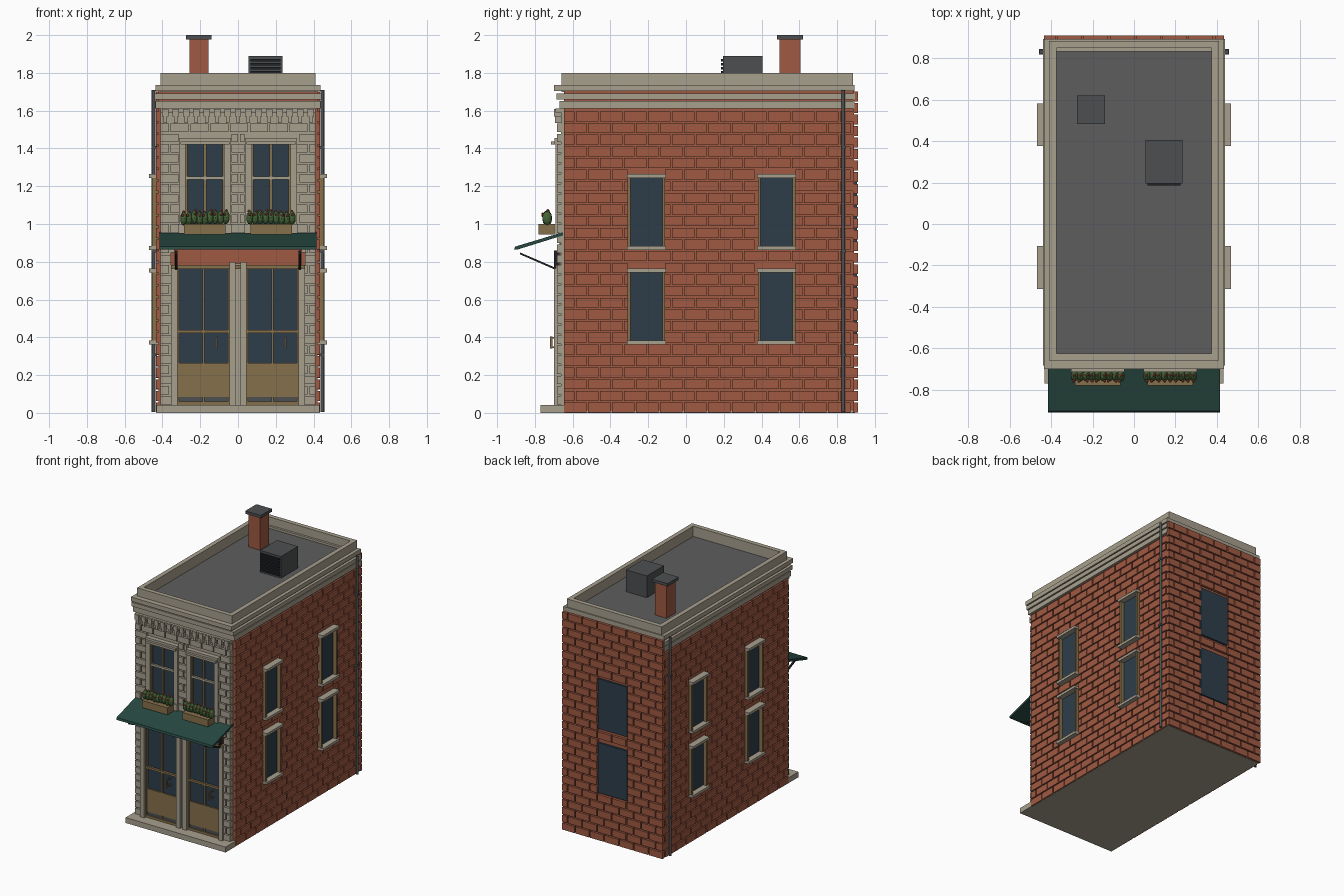
import bpy, bmesh, math, random
from mathutils import Matrix, Vector

if "Cube" in bpy.data.objects:
    bpy.data.objects.remove(bpy.data.objects["Cube"])

random.seed(4)


def mat(name, r, g, b):
    m = bpy.data.materials.new(name)
    m.diffuse_color = (r, g, b, 1)
    m.use_nodes = True
    m.node_tree.nodes["Principled BSDF"].inputs["Base Color"].default_value = m.diffuse_color
    return m


BRICK = mat("red brick", .35, .10, .055)
STONE = mat("pale stone", .39, .35, .27)
GLASS = mat("dark glass", .027, .047, .068)
WOOD = mat("tan wood", .24, .16, .072)
AWNING = mat("awning green", .02, .065, .052)
ROOF = mat("roof grey", .11, .11, .11)
METAL = mat("metal grey", .075, .078, .082)
LEAF = mat("leaf green", .06, .13, .04)
FLOWER = mat("flower red", .38, .08, .05)
IRON = mat("black iron", .015, .017, .02)


def finish(name, bm, material):
    bmesh.ops.recalc_face_normals(bm, faces=bm.faces)
    me = bpy.data.meshes.new(name)
    bm.to_mesh(me)
    bm.free()
    me.materials.append(material)
    ob = bpy.data.objects.new(name, me)
    bpy.context.collection.objects.link(ob)
    return ob


def boxes(name, items, material):
    """One object from boxes given as x0, x1, y0, y1, z0, z1."""
    bm = bmesh.new()
    for x0, x1, y0, y1, z0, z1 in items:
        m = Matrix.Translation(((x0 + x1) / 2, (y0 + y1) / 2, (z0 + z1) / 2))
        m = m @ Matrix.Diagonal((abs(x1 - x0), abs(y1 - y0), abs(z1 - z0), 1))
        bmesh.ops.create_cube(bm, size=1, matrix=m)
    return finish(name, bm, material)


def ring(x, y0, y1, t, z0, z1):
    """Four walls around a rectangle."""
    return [(-x, -x + t, y0, y1, z0, z1), (x - t, x, y0, y1, z0, z1),
            (-x + t, x - t, y0, y0 + t, z0, z1), (-x + t, x - t, y1 - t, y1, z0, z1)]


def courses(u0, u1, z0, z1, holes, length, height, gap=.009):
    """Running bond rectangles (u0, u1, z0, z1), cut short at the openings."""
    out = []
    rows = round((z1 - z0) / height)
    h = (z1 - z0) / rows
    for r in range(rows):
        a, b = z0 + r * h, z0 + (r + 1) * h - gap
        u = u0 - (length / 2 if r % 2 else 0)
        while u < u1:
            parts = [(max(u, u0), min(u + length - gap, u1))]
            for h0, h1, k0, k1 in holes:
                if b > k0 and a < k1:
                    parts = [q for s, e in parts
                             for q in ((s, min(e, h0)), (max(s, h1), e))]
            out += [(s, e, a, b) for s, e in parts if e - s > .012]
            u += length
    return out


def both(items):
    """Mirror boxes across x."""
    return items + [(-b, -a, *rest) for a, b, *rest in items]


# Brick shell and foundation
boxes("wall_core", [(-.42, .42, -.645, .89, .012, 1.712)], BRICK)
boxes("foundation", [(-.425, .425, -.645, .895, 0, .012)], STONE)
floors = [(.37, .76), (.87, 1.26)]
centres = [-.21, .48]
side_holes = [(c - .1, c + .1, a, b) for c in centres for a, b in floors]
boxes("side_bricks", both([(.415, .434, *b) for b in
      courses(-.645, .89, .002, 1.605, side_holes, .127, .0615)]), BRICK)
back_holes = [(-.13, .13, a, b) for a, b in floors]
boxes("back_bricks", [(a, b, .885, .91, c, d) for a, b, c, d in
      courses(-.434, .434, .002, 1.71, back_holes, .127, .0615)], BRICK)

# Side windows: glass, jambs, projecting sills and heads
glass, jambs, sills = [], [], []
for c in centres:
    for a, b in floors:
        glass.append((.419, .426, c - .09, c + .09, a, b))
        jambs += [(.415, .455, c + s * .092 - .007, c + s * .092 + .007, a, b) for s in (-1, 1)]
        sills += [(.415, .47, c - .103, c + .103, z - .01, z + .01) for z in (a + .003, b - .006)]
boxes("side_window_glass", both(glass), GLASS)
boxes("side_window_jambs", both(jambs), WOOD)
boxes("side_window_sills", both(sills), STONE)
boxes("back_window_glass", [(-.125, .125, .885, .905, a, b) for a, b in floors], GLASS)

# Stone facade: backing, coursed blocks
boxes("facade_backing", both([(.355, .41, -.662, -.645, .04, .86)]) +
      [(-.41, .41, -.662, -.645, .85, 1.61)], STONE)
front_holes = [(-.355, .355, 0, .85), (-.31, -.035, .95, 1.455), (.035, .31, .95, 1.455)]
boxes("facade_blocks", [(a, b, -.683, -.655, c, d) for a, b, c, d in
      courses(-.41, .41, .045, 1.54, front_holes, .105, .054)], STONE)

# Cornice bands, stepped brackets and parapet
boxes("cornice", [(-.438, .438, -.67, .893, 1.612, 1.65), (-.441, .441, -.685, .895, 1.658, 1.69),
      (-.41, .41, -.69, -.645, 1.59, 1.612)] + ring(.436, -.70, .893, .06, 1.704, 1.737), STONE)
brackets = []
for i in range(15):
    x = -.385 + i * .055
    brackets += [(x - .017, x + .017, -.70, -.655, 1.57, 1.61),
                 (x - .009, x + .009, -.693, -.655, 1.535, 1.57)]
boxes("cornice_brackets", brackets, STONE)
boxes("parapet", ring(.41, -.66, .885, .035, 1.70, 1.80), STONE)
boxes("roof_deck", [(-.38, .38, -.63, .86, 1.71, 1.72)], ROOF)

# Upper front windows
pane, bars, trim, wood = [], [], [], []
for c in (-.175, .175):
    pane.append((c - .1, c + .1, -.668, -.655, 1.0, 1.42))
    s = 1 if c > 0 else -1
    for x in (c - .12, c + .12):
        trim.append((x - .018, x + .018, -.692, -.655, .96, 1.42))
    trim += [(c - .138, c + .138, -.697, -.655, 1.42, 1.455),
             (c - .13, c + .13, -.715, -.655, 1.42, 1.437),
             (c - .14, c + .14, -.70, -.655, .95, 1.0),
             (c - .1, c + .1, -.683, -.66, 1.236, 1.252)]
    wood += [(c - .007, c + .007, -.678, -.66, 1.0, 1.42)]
    wood += [(x - .005, x + .005, -.68, -.66, 1.0, 1.42) for x in (c - .097, c + .097)]
boxes("upper_window_glass", pane, GLASS)
boxes("upper_window_trim", trim, STONE)
boxes("upper_window_bars", wood, WOOD)

# Flower boxes with leaves and blossoms
boxes("flower_boxes", both([(.065, .285, -.78, -.695, .945, 1.0)]), WOOD)
leaves, blooms = bmesh.new(), bmesh.new()
for c in (-.175, .175):
    for i in range(9):
        x = c - .112 + i * .028
        p = Vector((x, -.735, 1.03 + random.uniform(-.004, .006)))
        bmesh.ops.create_icosphere(leaves, subdivisions=2, radius=1,
            matrix=Matrix.Translation(p) @ Matrix.Diagonal((.019, .026, .037, 1)))
        for dy, dz in ((-.024, .018), (.004, .036)):
            q = p + Vector((random.uniform(-.008, .008), dy, dz))
            bmesh.ops.create_icosphere(blooms, subdivisions=1, radius=.0085,
                                       matrix=Matrix.Translation(q))
finish("flower_leaves", leaves, LEAF)
finish("flower_blossoms", blooms, FLOWER)


# Awning and its braces: side profiles extruded along x
def prism(name, profile, spans, material):
    bm = bmesh.new()
    for x0, x1 in spans:
        f = bm.faces.new([bm.verts.new((x0, y, z)) for y, z in profile])
        r = bmesh.ops.extrude_face_region(bm, geom=[f])
        vs = [v for v in r["geom"] if isinstance(v, bmesh.types.BMVert)]
        bmesh.ops.translate(bm, vec=(x1 - x0, 0, 0), verts=vs)
    return finish(name, bm, material)


prism("awning", [(-.65, .957), (-.905, .88), (-.91, .864), (-.895, .864), (-.65, .94)],
      [(-.415, .415)], AWNING)
arms = [(-.334, -.32), (.32, .334)]
prism("awning_braces", [(-.878, .849), (-.878, .839), (-.69, .757), (-.69, .768)], arms, IRON)
boxes("awning_wall_plates", [(a, b, -.70, -.665, .757, .86) for a, b in arms], IRON)

# Storefront: step, posts, paired doors
boxes("front_step", [(-.432, .432, -.77, -.64, 0, .042)], STONE)
boxes("storefront_posts", both([(.32, .355, -.70, -.645, .042, .765), (.012, .045, -.70, -.645, .042, .80)]) +
      [(-.012, .012, -.683, -.645, .042, .79)], STONE)
boxes("storefront_header", [(-.34, .34, -.67, -.645, .78, .90)], BRICK)
panes, panels, kicks = [], [], []
wood = [(-.355, .355, -.692, -.645, .762, .782)]
for c in (-.183, .183):
    l, r = c - .137, c + .137
    panes.append((l, r, -.665, -.645, .26, .762))
    panels.append((l, r, -.676, -.645, .085, .265))
    kicks.append((l, r, -.672, -.645, .06, .085))
    wood += [(l, r, -.682, -.645, .422, .438), (l, r, -.682, -.645, .042, .06),
             (c - .006, c + .006, -.68, -.645, .06, .762),
             (l, l + .008, -.683, -.645, .06, .762), (r - .008, r, -.683, -.645, .06, .762)]
    wood.append((c + .066, c + .074, -.72, -.708, .34, .405))
    wood += [(c + .066, c + .074, -.71, -.66, z, z + .008) for z in (.343, .394)]
boxes("storefront_glass", panes, GLASS)
boxes("door_panels", panels, WOOD)
boxes("door_kickplates", kicks, METAL)
boxes("door_frames_and_handles", wood, WOOD)

# Downspouts with wall straps
bm = bmesh.new()
for x in (-.447, .447):
    bmesh.ops.create_cone(bm, cap_ends=True, segments=12, radius1=.01, radius2=.01, depth=1.705,
                          matrix=Matrix.Translation((x, .833, .8575)))
pipe = finish("downspouts", bm, METAL)
for f in pipe.data.polygons:
    f.use_smooth = len(f.vertices) == 4
boxes("downspout_straps", both([(.43, .459, .82, .846, z, z + .014) for z in (.3, .85, 1.4)]), METAL)

# Chimney and rooftop vent unit
boxes("chimney", [(-.258, -.157, .495, .607, 1.715, 1.98)], BRICK)
boxes("chimney_cap", [(-.275, -.14, .483, .62, 1.978, 2.0)], METAL)
boxes("vent_unit", [(.055, .235, .195, .405, 1.715, 1.89)], METAL)
boxes("vent_louvres", [(.065, .225, .185, .197, z, z + .012)
                       for z in [1.735 + i * .021 for i in range(7)]], IRON)
